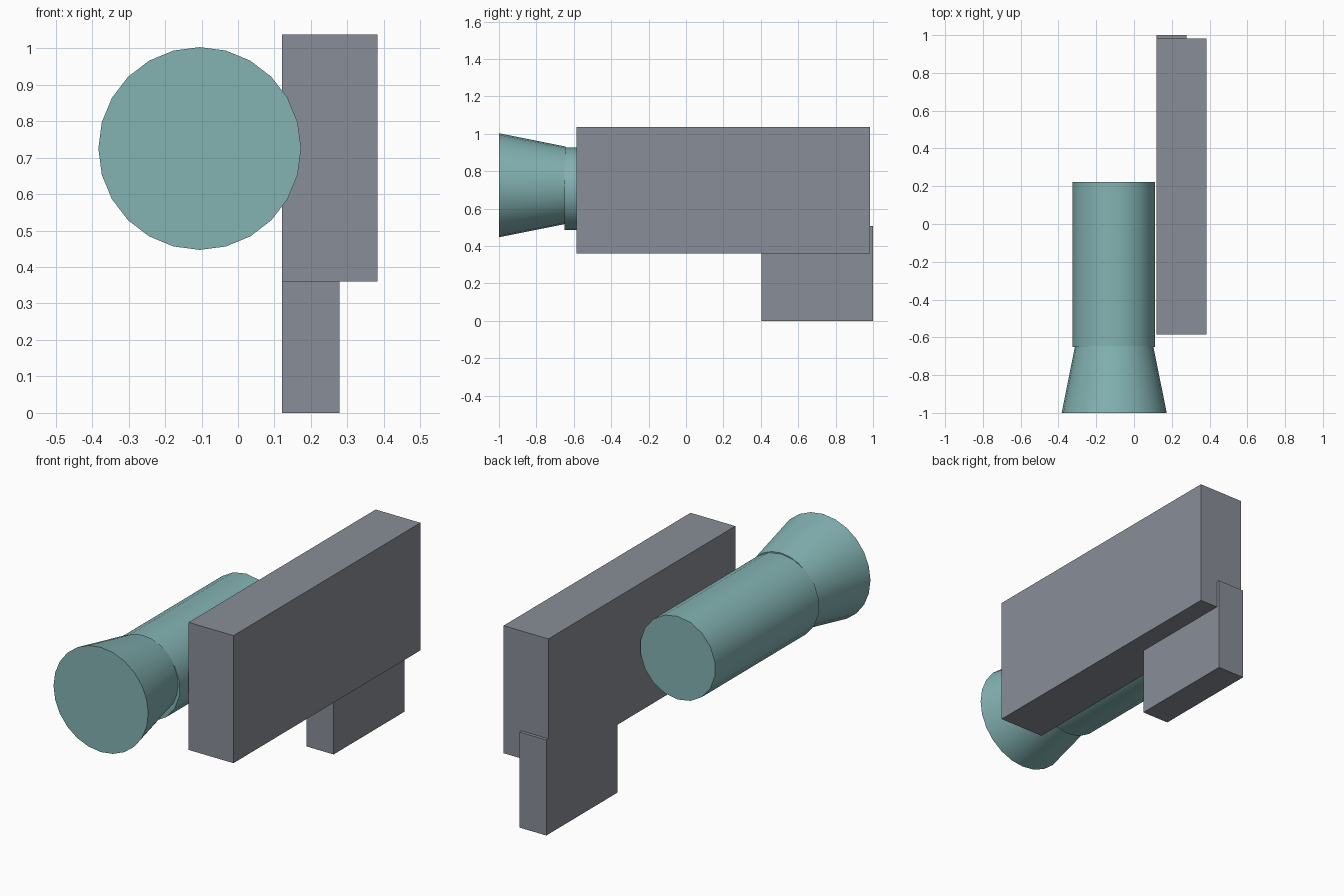
import bpy
import bmesh
import math
from mathutils import Matrix, Vector

if "Cube" in bpy.data.objects:
    bpy.data.objects.remove(bpy.data.objects["Cube"], do_unlink=True)


def material(name, colour):
    mat = bpy.data.materials.new(name)
    mat.use_nodes = True
    mat.diffuse_color = colour
    mat.node_tree.nodes["Principled BSDF"].inputs["Base Color"].default_value = colour
    return mat


teal = material("muted teal", (0.23, 0.45, 0.45, 1))
grey = material("slate grey", (0.25, 0.27, 0.31, 1))


def finish(bm, name, mat):
    mesh = bpy.data.meshes.new(name)
    bm.to_mesh(mesh)
    bm.free()
    mesh.materials.append(mat)
    obj = bpy.data.objects.new(name, mesh)
    bpy.context.collection.objects.link(obj)
    return obj


def box(name, low, high, mat):
    low, high = Vector(low), Vector(high)
    bm = bmesh.new()
    bmesh.ops.create_cube(bm, size=1, matrix=Matrix.Translation((low + high) / 2)
                          @ Matrix.Diagonal((*(high - low), 1)))
    return finish(bm, name, mat)


def barrel(name, x, z, front, back, r_front, r_back, sides, mat):
    """Capped round section running along y."""
    bm = bmesh.new()
    place = Matrix.Translation((x, (front + back) / 2, z)) @ Matrix.Rotation(math.pi / 2, 4, "X")
    bmesh.ops.create_cone(bm, cap_ends=True, segments=sides, radius1=r_back,
                          radius2=r_front, depth=back - front, matrix=place)
    obj = finish(bm, name, mat)
    bpy.ops.object.select_all(action="DESELECT")
    obj.select_set(True)
    bpy.context.view_layer.objects.active = obj
    bpy.ops.object.shade_smooth_by_angle(angle=math.radians(35))
    return obj


# Body and the grip below its rear end
box("body", (0.12, -0.585, 0.36), (0.383, 0.983, 1.037), grey)
box("grip", (0.12, 0.405, 0), (0.278, 1, 0.507), grey)

# Tube beside the body with a flared hood at the front
barrel("tube", -0.107, 0.706, -0.65, 0.222, 0.221, 0.221, 18, teal)
barrel("flared_hood", -0.105, 0.725, -1, -0.645, 0.278, 0.207, 24, teal)
